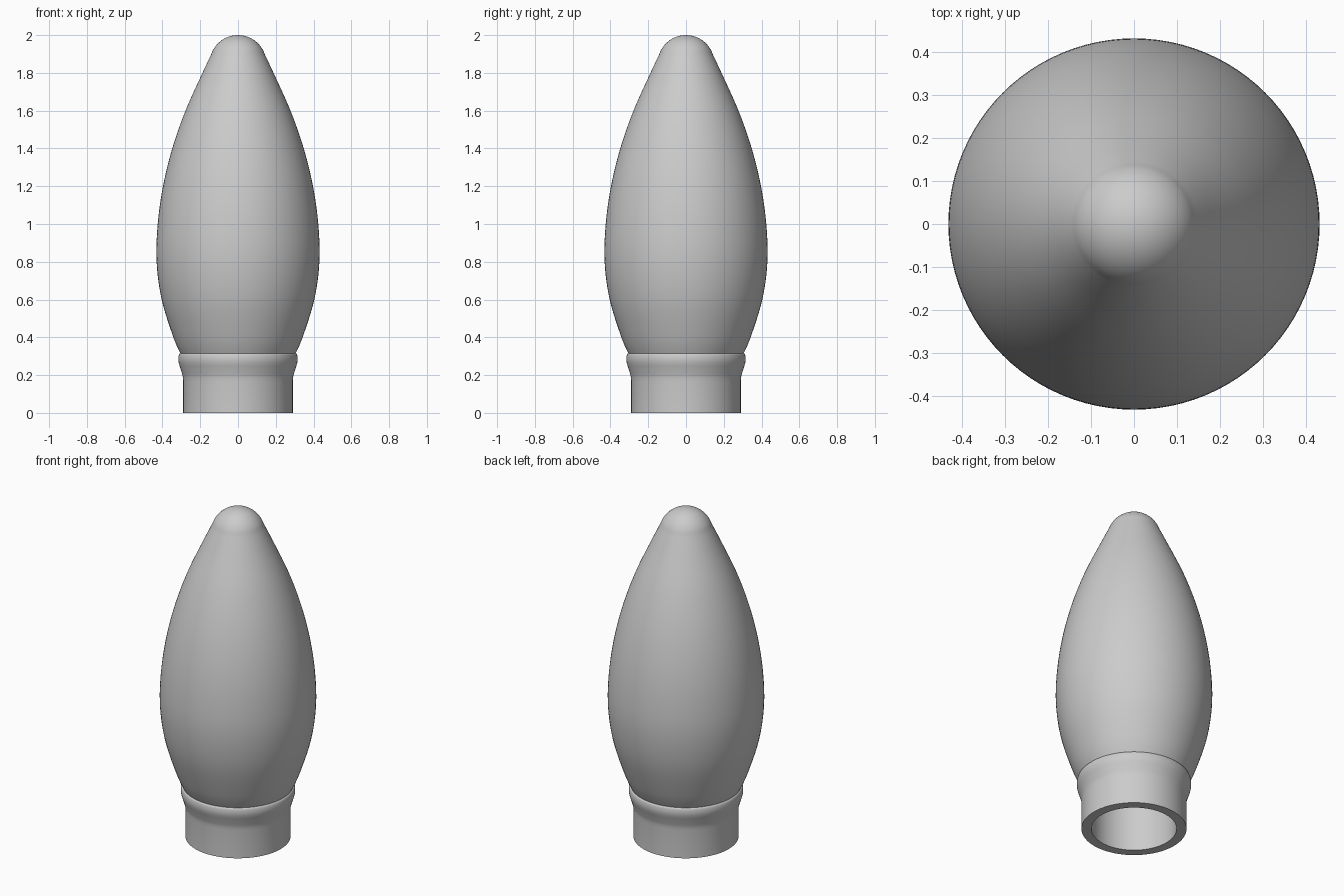
import bpy
import bmesh
from math import sin, cos, radians, tau

cube = bpy.data.objects.get("Cube")
if cube:
    bpy.data.objects.remove(cube, do_unlink=True)

grey = bpy.data.materials.new("plain grey")
grey.use_nodes = True
grey.diffuse_color = (0.6, 0.6, 0.6, 1)
grey.node_tree.nodes["Principled BSDF"].inputs["Base Color"].default_value = (0.6, 0.6, 0.6, 1)


def smooth_path(points, steps=6):
    """Fine curve through a few (radius, height) points."""
    ext = [points[0]] + points + [points[-1]]
    path = []
    for a, b, c, d in zip(ext, ext[1:], ext[2:], ext[3:]):
        for i in range(steps):
            t = i / steps
            path.append(tuple(
                q + t * ((r - p) + t * ((2 * p - 5 * q + 4 * r - s) + t * (3 * q - p - 3 * r + s))) / 2
                for p, q, r, s in zip(a, b, c, d)))
    return path + [points[-1]]


def lathe(name, profile, closed, segments=96):
    """Turn a (radius, height) profile around the z axis."""
    bm = bmesh.new()
    verts = [bm.verts.new((r, 0, z)) for r, z in profile]
    pairs = list(zip(verts, verts[1:]))
    if closed:
        pairs.append((verts[-1], verts[0]))
    edges = [bm.edges.new(p) for p in pairs]
    bmesh.ops.spin(bm, geom=verts + edges, cent=(0, 0, 0), axis=(0, 0, 1),
                   angle=tau, steps=segments)
    bmesh.ops.remove_doubles(bm, verts=bm.verts[:], dist=0.0002)
    bmesh.ops.recalc_face_normals(bm, faces=bm.faces[:])
    mesh = bpy.data.meshes.new(name)
    bm.to_mesh(mesh)
    bm.free()
    mesh.materials.append(grey)
    obj = bpy.data.objects.new(name, mesh)
    bpy.context.collection.objects.link(obj)
    bpy.ops.object.select_all(action='DESELECT')
    obj.select_set(True)
    bpy.context.view_layer.objects.active = obj
    bpy.ops.object.shade_smooth_by_angle(angle=radians(35))
    return obj


# Hollow flame-shaped bulb with a rounded tip
side = smooth_path([(0.298, 0.3), (0.342, 0.4), (0.404, 0.6), (0.431, 0.8),
                    (0.425, 1.0), (0.397, 1.2), (0.348, 1.4), (0.278, 1.6),
                    (0.188, 1.8), (0.141, 1.9)])
tip = [(0.15 * cos(radians(a)), 1.85 + 0.15 * sin(radians(a))) for a in range(25, 91, 5)]
outer = side + tip
wall = 0.055
inner = [(max(r - wall, 0), z - wall * max(0, (z - 1.8) / 0.2)) for r, z in outer]
lathe("bulb", inner[::-1] + outer, False)

# Open collar with a rounded lip
lip = smooth_path([(0.29, 0.17), (0.293, 0.195), (0.303, 0.23), (0.313, 0.262),
                   (0.316, 0.285), (0.313, 0.307), (0.306, 0.315)])
lathe("collar", [(0.235, 0), (0.29, 0)] + lip + [(0.29, 0.315), (0.235, 0.29)], True)
